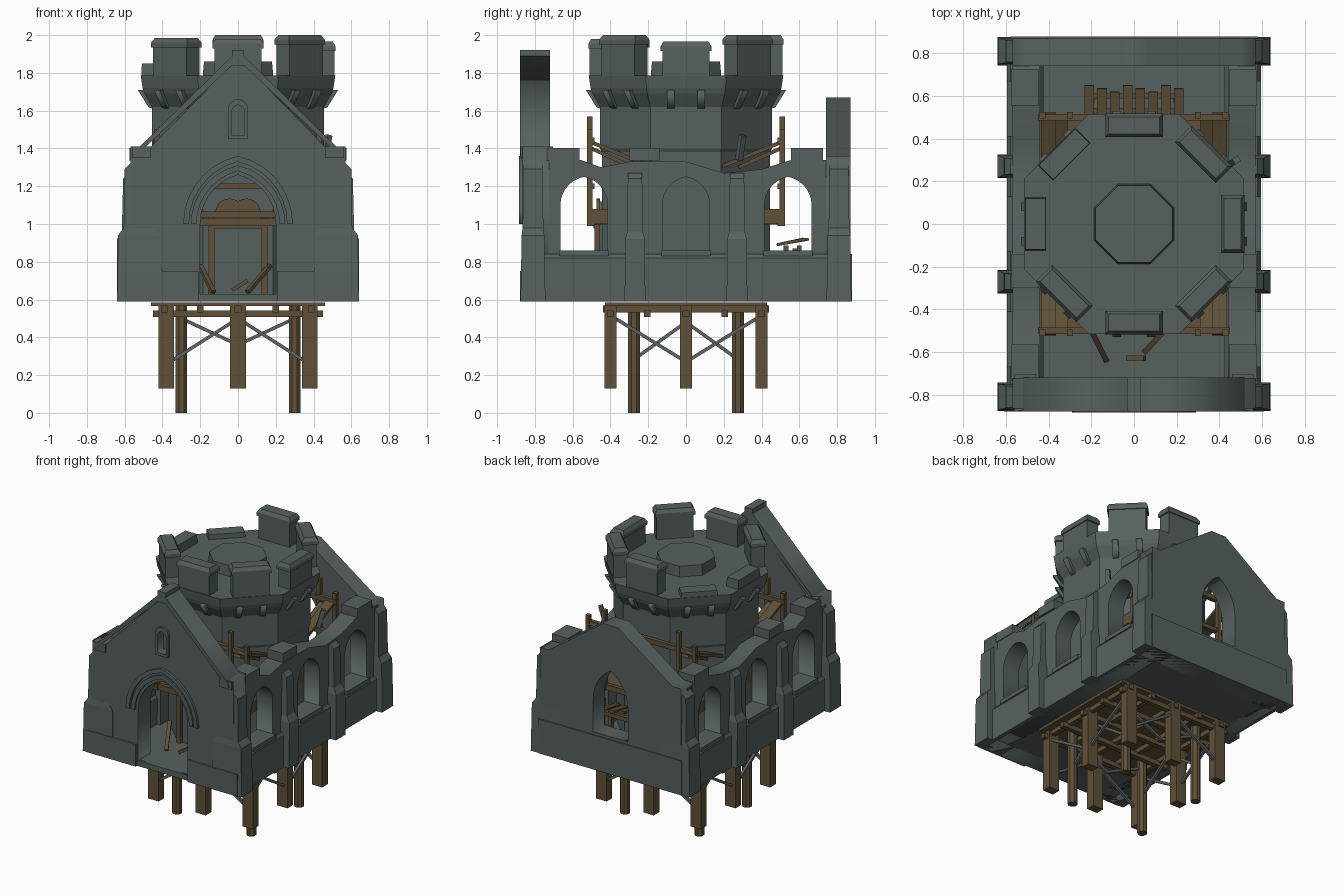
import bpy, bmesh, math
from math import pi, sin, cos, atan2
from mathutils import Vector, Matrix

cube = bpy.data.objects.get("Cube")
if cube:
    bpy.data.objects.remove(cube)


def material(name, rgb):
    m = bpy.data.materials.new(name)
    m.use_nodes = True
    m.diffuse_color = (*rgb, 1)
    m.node_tree.nodes["Principled BSDF"].inputs["Base Color"].default_value = (*rgb, 1)
    return m


STONE = material("grey stone", (0.095, 0.118, 0.118))
WOOD = material("brown timber", (0.115, 0.082, 0.04))
METAL = material("brace grey", (0.11, 0.13, 0.135))


def add(name, mesh, mat, matrix=Matrix()):
    ob = bpy.data.objects.new(name, mesh)
    mesh.materials.clear()
    mesh.materials.append(mat)
    ob.matrix_world = matrix
    bpy.context.collection.objects.link(ob)
    return ob


def box(name, c, s, mat=STONE, rot=Matrix()):
    bm = bmesh.new()
    bmesh.ops.create_cube(bm, size=1, matrix=Matrix.Diagonal((*s, 1)))
    me = bpy.data.meshes.new(name)
    bm.to_mesh(me)
    bm.free()
    return add(name, me, mat, Matrix.Translation(c) @ rot)


def beam(name, p, q, w=0.03, h=0.03, mat=WOOD):
    """Straight timber between two points."""
    p, q = Vector(p), Vector(q)
    rot = (q - p).to_track_quat('Y', 'Z').to_matrix().to_4x4()
    return box(name, (p + q) / 2, (w, (q - p).length, h), mat, rot)


def stack(name, sections, n=4, loc=(0, 0, 0), turn=0, mat=STONE):
    """Loft of n-sided rings given as (z, half width, half depth)."""
    bm = bmesh.new()
    k = 1 / cos(pi / n)
    rings = []
    for z, sx, sy in sections:
        rings.append([bm.verts.new((k * sx * cos((i + .5) * 2 * pi / n),
                                    k * sy * sin((i + .5) * 2 * pi / n), z)) for i in range(n)])
    for a, b in zip(rings, rings[1:]):
        for i in range(n):
            j = (i + 1) % n
            bm.faces.new((a[i], a[j], b[j], b[i]))
    bm.faces.new(rings[0][::-1])
    bm.faces.new(rings[-1])
    me = bpy.data.meshes.new(name)
    bm.to_mesh(me)
    bm.free()
    return add(name, me, mat, Matrix.Translation(loc) @ Matrix.Rotation(turn, 4, 'Z'))


def panel(name, loops, depth, loc=(0, 0, 0), turn=0, mat=STONE):
    """Upright slab from an outline and holes, running along the turned x axis."""
    cu = bpy.data.curves.new(name, 'CURVE')
    cu.dimensions, cu.fill_mode, cu.extrude = '2D', 'BOTH', depth / 2
    for loop in loops:
        sp = cu.splines.new('POLY')
        sp.points.add(len(loop) - 1)
        for pt, (u, v) in zip(sp.points, loop):
            pt.co = (u, v, 0, 1)
        sp.use_cyclic_u = True
    tmp = bpy.data.objects.new(name, cu)
    me = bpy.data.meshes.new_from_object(tmp)
    bpy.data.objects.remove(tmp)
    return add(name, me, mat, Matrix.Translation(loc) @ Matrix.Rotation(turn, 4, 'Z')
               @ Matrix.Rotation(pi / 2, 4, 'X'))


def arch(w, z0, spring, top, u=0, n=7):
    """Outline of a pointed or round arch."""
    h = top - spring
    c = (w * w - h * h) / (2 * w)
    end = atan2(h, -c)
    half = [(c + (w - c) * cos(end * i / n), spring + (w - c) * sin(end * i / n)) for i in range(n + 1)]
    pts = half + [(-x, z) for x, z in half[-2::-1]]
    if z0 < spring:
        pts = [(w, z0)] + pts + [(-w, z0)]
    return [(u + x, z) for x, z in pts]


def hood(name, w, top, t, depth, y, spring=1.0):
    panel(name, [arch(w, spring, spring, top) + arch(w - t, spring, spring, top - t)[::-1]], depth, (0, y, 0))


# Hall floor
box("floor", (0, 0, 0.61), (1.16, 1.7, 0.04))

# Front gable with doorway and niche
outline = [(-.57, .59), (.57, .59), (.57, 1.41), (.46, 1.41), (0, 1.88), (-.46, 1.41), (-.57, 1.41)]
panel("front_gable", [outline, arch(.2, .63, 1.0, 1.26), arch(.034, 1.47, 1.59, 1.63)], 0.14, (0, -.795, 0))
box("niche_back", (0, -.79, 1.55), (0.09, 0.04, 0.2))
panel("niche_frame", [arch(.052, 1.45, 1.61, 1.66), arch(.034, 1.47, 1.59, 1.63)], 0.02, (0, -.87, 0))
hood("outer_hood", .29, 1.36, .03, .03, -.868)
hood("inner_hood", .25, 1.31, .03, .02, -.868)
box("peak_stone", (0, -.8, 1.88), (0.065, 0.16, 0.08))
for s in (-1, 1):
    panel("gable_coping", [[(s * .54, 1.36), (s * .53, 1.4), (0, 1.92), (0, 1.87)]], .16, (0, -.8, 0))
    box("front_plinth", (s * .41, -.865, .67), (0.4, 0.03, 0.16))
    box("front_shoulder", (s * .51, -.79, 1.38), (0.1, 0.17, 0.06))

# Back gable with window
outline = [(-.57, .59), (.57, .59), (.57, 1.36), (.5, 1.36), (.06, 1.67), (-.06, 1.67), (-.5, 1.36), (-.57, 1.36)]
panel("back_gable", [outline, arch(.14, .86, 1.1, 1.34)], 0.13, (0, .805, 0))
box("back_plinth", (0, .865, .715), (1.16, 0.03, 0.25))

# Side walls, windows, buttresses and broken parapet
for s in (-1, 1):
    x = s * .505
    outline = [(-.8, .59), (.8, .59), (.8, 1.34), (.56, 1.34), (.4, 1.29), (.2, 1.27), (.0, 1.33), (-.3, 1.33),
               (-.45, 1.3), (-.56, 1.34), (-.8, 1.34)]
    panel("side_wall", [outline] + [arch(.125, .85, 1.1, 1.25, u) for u in (-.54, 0, .54)],
          .13, (x, 0, 0), pi / 2)
    stack("side_plinth", [(.59, .085, .87), (.82, .085, .87), (.84, .07, .87)], loc=(s * .51, 0, 0))
    for y in (-.54, 0, .54):
        box("window_sill", (s * .52, y, .845), (0.15, 0.26, 0.03))
    for y in (-.27, .27):
        stack("buttress", [(.59, .12, .055), (.92, .12, .052), (.96, .095, .042), (1.24, .088, .038),
                           (1.27, .06, .036)], loc=(s * .52, y, 0))
    for y in (-.81, .81):
        stack("corner_buttress", [(.59, .12, .066), (.94, .115, .06), (.98, .085, .055), (1.29, .08, .05),
                                  (1.32, .05, .05)], loc=(s * .52, y, 0))
    for y, w in ((-.65, .17), (-.22, .16), (.64, .17)):
        box("parapet_block", (s * .51, y, 1.37), (0.13, w, 0.065))

# Octagonal tower
stack("tower", [(.62, .445, .445), (1.38, .445, .445), (1.4, .455, .455), (1.62, .455, .455), (1.69, .495, .495),
                (1.72, .505, .505), (1.785, .515, .515)], n=8)
stack("roof_hatch", [(1.78, .187, .187), (1.86, .18, .18)], n=8)
tops = [1.965, 2.0, 2.0, 1.82, 1.85, 1.985, 1.98, 2.0]
for i, top in enumerate(tops):
    a = i * pi / 4
    d = Vector((cos(a), sin(a), 0))
    side = Vector((-sin(a), cos(a), 0))
    if top > 1.9:
        secs = [(1.77, .048, .125), (top - .05, .048, .125), (top - .05, .055, .135), (top - .025, .055, .135),
                (top, .04, .12)]
    else:
        secs = [(1.77, .05, .125), (top, .047, .12)]
    stack("battlement", secs, loc=d * .462, turn=a)
    for k in (-.08, .08):
        panel("corbel", [[(.43, 1.6), (.475, 1.62), (.53, 1.71), (.43, 1.71)]], .04, side * k, a)

# Tower door
panel("tower_door", [arch(.13, .62, 1.0, 1.12)], .02, (0, -.45, 0))
for k in (-.14, .14):
    beam("door_post", (k, -.47, .63), (k, -.47, 1.05), .03, .03)
beam("door_lintel", (-.2, -.49, 1.05), (.2, -.49, 1.05), .03, .03)
beam("door_header", (-.14, -.475, .99), (.14, -.475, .99), .03, .025)
panel("door_arch", [arch(.12, 1.05, 1.06, 1.12)], .02, (0, -.465, 0), 0, WOOD)

# Timber gallery round the tower
for s in (-1, 1):
    for z, w in ((1.01, .04), (1.2, .03), (1.44, .035)):
        beam("gallery_beam", (-.45, s * .5, z), (.45, s * .5, z), .03, w)
    box("gallery_floor", (0, s * .4, 1.01), (0.86, 0.2, 0.025), WOOD)
    for k in (-.43, -.3, .3, .43):
        beam("gallery_post", (k, s * .51, .99), (k, s * .51, 1.5 if abs(k) > .4 else 1.57), .03, .03)
    for t in (-1, 1):
        beam("leaning_board", (s * .4, t * .08, 1.26), (s * .4, t * .52, 1.44), .07, .02)
        beam("corner_board", (s * .34, t * .28, 1.3), (s * .34, t * .5, 1.4), .06, .02)
    beam("side_rail", (s * .43, -.5, 1.04), (s * .43, .5, 1.04), .03, .08)
beam("fallen_bar", (.45, .28, 1.34), (.48, .3, 1.47), .03, .03, STONE)

# Landing of slats behind the tower
for i in range(8):
    beam("slat", (-.21 + i * .06, .48, .89), (-.21 + i * .06, .65 - .015 * (i % 3), .92), .045, .015)
for y in (.53, .6):
    beam("slat_bearer", (-.23, y, .87), (.23, y, .87), .025, .03)
for k in (-.2, .2):
    beam("slat_leg", (k, .58, .63), (k, .58, .87), .03, .03)

# Loose timbers inside the doorway
for p, q in (((-.2, -.5, .78), (-.13, -.64, .64)), ((.17, -.47, .78), (.05, -.6, .64)),
             ((-.03, -.63, .65), (.05, -.63, .7))):
    beam("loose_timber", p, q, .025, .02)

# Timber substructure
box("deck", (0, 0, .575), (0.92, 0.86, 0.02), WOOD)
for k in (-.39, -.2, 0, .2, .39):
    beam("joist_across", (-.45, k * 1.03, .525), (.45, k * 1.03, .525), .035, .035)
    beam("joist_along", (k, -.44, .55), (k, .44, .55), .035, .035)
for i in (-1, 0, 1):
    for j in (-1, 0, 1):
        if i or j:
            for e in (-.018, .018):
                stack("short_post", [(.13, .024, .032), (.57, .024, .032)], loc=(i * .38 + e, j * .4, 0), mat=WOOD)
        if i and j:
            stack("long_post", [(0, .031, .031), (.57, .031, .031)], n=8, loc=(i * .3, j * .275, 0), mat=WOOD)

# Crossed braces
for s in (-1, 1):
    for t in (-1, 1):
        beam("brace", (0, s * .41, .5), (t * .36, s * .41, .27), .018, .018, METAL)
        beam("brace", (t * .3, s * .28, .5), (0, s * .28, .36), .018, .018, METAL)
        beam("brace", (s * .39, 0, .27), (s * .39, t * .39, .51), .018, .018, METAL)
        beam("brace", (s * .3, t * .28, .28), (s * .3, 0, .48), .018, .018, METAL)
